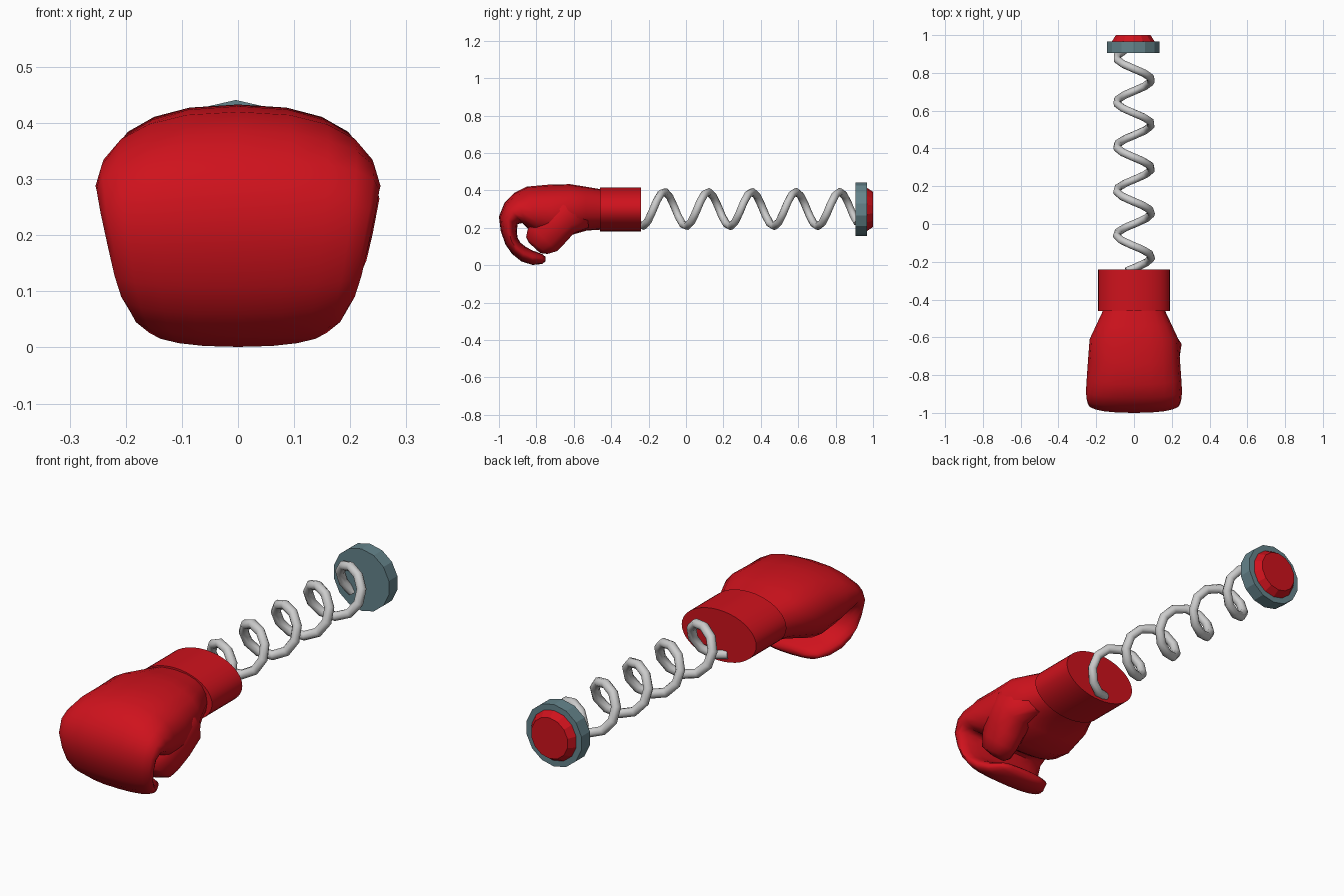
import bpy, bmesh, math

if "Cube" in bpy.data.objects:
    bpy.data.objects.remove(bpy.data.objects["Cube"])


def material(name, rgb):
    m = bpy.data.materials.new(name)
    m.diffuse_color = (*rgb, 1)
    m.use_nodes = True
    m.node_tree.nodes["Principled BSDF"].inputs["Base Color"].default_value = m.diffuse_color
    return m


RED = material("red", (0.62, 0.006, 0.012))
TEAL = material("teal", (0.13, 0.23, 0.26))


def smooth(ob, angle):
    bpy.ops.object.select_all(action='DESELECT')
    ob.select_set(True)
    bpy.context.view_layer.objects.active = ob
    bpy.ops.object.shade_smooth_by_angle(angle=math.radians(angle))


def drum(name, sides, r0, r1, y0, y1, x, z, mat, squash=1.0):
    """Tapered drum lying along y."""
    bpy.ops.mesh.primitive_cone_add(vertices=sides, radius1=r0, radius2=r1, depth=y1 - y0,
                                    location=(x, (y0 + y1) / 2, z),
                                    rotation=(-math.pi / 2, 0, 0))
    ob = bpy.context.object
    ob.name = name
    ob.scale = (1, squash, 1)
    ob.data.materials.append(mat)
    return ob


def loft(name, sections, sides, power, mat):
    """Rings spanning an outer and an inner (y, z) point, with half width and x centre."""
    bm = bmesh.new()
    rings = []
    for oy, oz, iy, iz, w, xc in sections:
        ring = []
        for k in range(sides):
            a = 2 * math.pi * k / sides
            c, s = math.cos(a), math.sin(a)
            u = math.copysign(abs(c) ** power, c)
            t = 0.5 + 0.5 * math.copysign(abs(s) ** power, s)
            ring.append(bm.verts.new((xc + w * u, iy + (oy - iy) * t, iz + (oz - iz) * t)))
        rings.append(ring)
    for a, b in zip(rings, rings[1:]):
        for k in range(sides):
            n = (k + 1) % sides
            bm.faces.new((a[k], a[n], b[n], b[k]))
    bm.faces.new(rings[0])
    bm.faces.new(rings[-1])
    bmesh.ops.recalc_face_normals(bm, faces=bm.faces)
    me = bpy.data.meshes.new(name)
    bm.to_mesh(me)
    bm.free()
    ob = bpy.data.objects.new(name, me)
    bpy.context.collection.objects.link(ob)
    me.materials.append(mat)
    smooth(ob, 60)
    return ob


# Curled mitten: back of hand, knuckles, folded fingers
loft("glove_hand", [
    (-.45, .405, -.45, .19, .160, 0),
    (-.54, .42, -.53, .185, .200, 0),
    (-.62, .433, -.60, .165, .235, 0),
    (-.74, .43, -.69, .13, .243, 0),
    (-.85, .42, -.78, .15, .250, 0),
    (-.92, .385, -.84, .19, .254, 0),
    (-.97, .335, -.875, .225, .252, 0),
    (-1.0, .26, -.90, .22, .245, 0),
    (-.99, .18, -.905, .18, .232, 0),
    (-.965, .11, -.90, .145, .220, 0),
    (-.93, .06, -.885, .12, .208, 0),
    (-.88, .02, -.86, .10, .190, 0),
    (-.82, .001, -.825, .08, .165, 0),
    (-.77, .006, -.77, .06, .135, 0),
    (-.752, .02, -.752, .045, .090, 0),
], 20, 0.85, RED)

# Thumb tucked behind the fingers
loft("glove_thumb", [
    (-.54, .36, -.52, .20, .06, .12),
    (-.67, .36, -.60, .17, .10, .152),
    (-.78, .29, -.65, .115, .09, .150),
    (-.84, .22, -.69, .075, .075, .143),
    (-.855, .15, -.74, .06, .065, .135),
    (-.84, .12, -.78, .065, .03, .12),
], 12, 0.9, RED)

# Wrist cuff
smooth(drum("cuff", 40, .19, .19, -.46, -.24, 0, .298, RED, .615), 30)

# Coil spring
pitch, turn, r = .2345, 10, .092
y0, y1 = -.25, .915
count = round((y1 - y0) / pitch * turn)
curve = bpy.data.curves.new("spring", 'CURVE')
curve.dimensions = '3D'
curve.bevel_depth = .021
curve.bevel_resolution = 2
curve.use_fill_caps = True
spline = curve.splines.new('POLY')
spline.points.add(count)
for i, p in enumerate(spline.points):
    y = y0 + (y1 - y0) * i / count
    a = 2 * math.pi * (y + .175) / pitch
    p.co = (r * math.cos(a), y, .3 + r * math.sin(a), 1)
spring = bpy.data.objects.new("spring", curve)
bpy.context.collection.objects.link(spring)
bpy.ops.object.select_all(action='DESELECT')
spring.select_set(True)
bpy.context.view_layer.objects.active = spring
bpy.ops.object.convert(target='MESH')
smooth(bpy.context.object, 50)

# Base plate and its red cap
drum("base_plate", 14, .143, .143, .905, .967, -.004, .298, TEAL)
drum("base_cap", 14, .117, .094, .965, 1.0, -.004, .298, RED)
